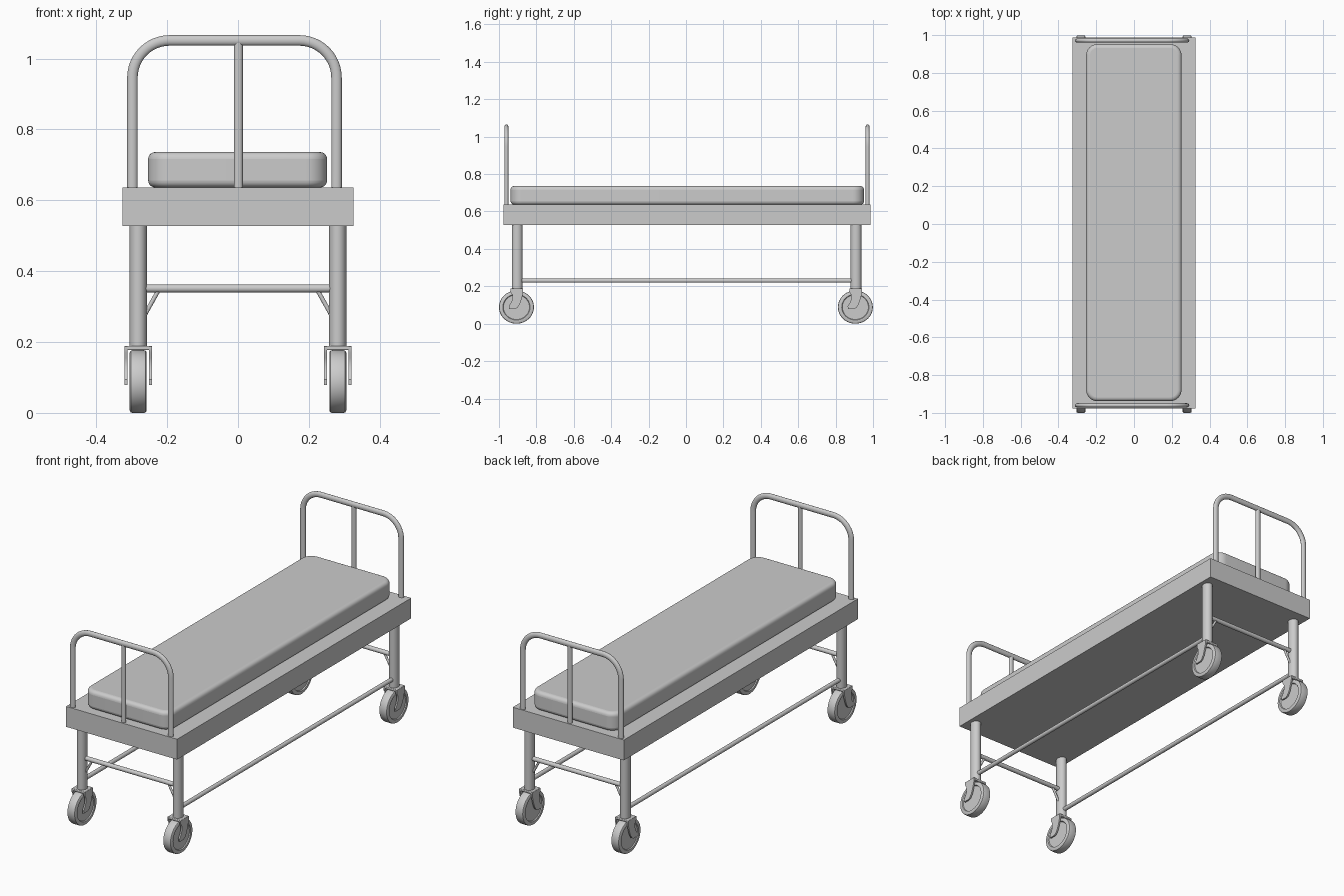
import bpy, bmesh, math
from mathutils import Vector

if "Cube" in bpy.data.objects:
    bpy.data.objects.remove(bpy.data.objects["Cube"])


def link(name, bm, angle=35):
    bmesh.ops.recalc_face_normals(bm, faces=bm.faces)
    me = bpy.data.meshes.new(name)
    bm.to_mesh(me)
    bm.free()
    ob = bpy.data.objects.new(name, me)
    bpy.context.collection.objects.link(ob)
    bpy.ops.object.select_all(action='DESELECT')
    ob.select_set(True)
    bpy.context.view_layer.objects.active = ob
    bpy.ops.object.shade_smooth_by_angle(angle=math.radians(angle))
    return ob


def box(name, lo, hi):
    bm = bmesh.new()
    bmesh.ops.create_cube(bm, size=1)
    lo, hi = Vector(lo), Vector(hi)
    for v in bm.verts:
        v.co = (lo + hi) / 2 + v.co * (hi - lo)
    return link(name, bm)


def rod(name, a, b, r, squash=(1, 1)):
    a, b = Vector(a), Vector(b)
    bm = bmesh.new()
    bmesh.ops.create_cone(bm, cap_ends=True, segments=32, radius1=r,
                          radius2=r, depth=(b - a).length)
    bm.transform((b - a).to_track_quat('Z', 'Y').to_matrix().to_4x4())
    for v in bm.verts:
        v.co.x *= squash[0]
        v.co.y *= squash[1]
        v.co += (a + b) / 2
    return link(name, bm)


def bevel(ob, width, segments):
    m = ob.modifiers.new("bevel", 'BEVEL')
    m.width, m.segments, m.limit_method = width, segments, 'ANGLE'


def rounded_outline(cx, cy, hx, hy, r, n=12):
    pts = []
    for q, (sx, sy) in enumerate([(1, 1), (-1, 1), (-1, -1), (1, -1)]):
        for i in range(n + 1):
            t = math.pi / 2 * (q + i / n)
            pts.append((cx + sx * (hx - r) + r * math.cos(t),
                        cy + sy * (hy - r) + r * math.sin(t)))
    return pts


# Bed frame
box("bed_frame", (-0.326, -0.976, 0.528), (0.326, 0.987, 0.636))

# Mattress with rounded plan corners and soft edge
bm = bmesh.new()
f = bm.faces.new([bm.verts.new((x, y, 0.636)) for x, y in
                  rounded_outline(-0.001, 0.007, 0.2525, 0.945, 0.06)])
ext = bmesh.ops.extrude_face_region(bm, geom=[f])
for v in ext['geom']:
    if isinstance(v, bmesh.types.BMVert):
        v.co.z = 0.736
mattress = link("mattress", bm)
bevel(mattress, 0.02, 5)


# Arched end rails
def end_rail(name, y):
    cx, hw, r, top = -0.010, 0.288, 0.105, 1.051
    pts = [(-hw, 0.60)]
    for k, (sx, start) in enumerate([(-1, math.pi), (1, math.pi / 2)]):
        for i in range(13):
            t = start - math.pi / 2 * i / 12
            pts.append((sx * (hw - r) + r * math.cos(t), top - r + r * math.sin(t)))
    pts.append((hw, 0.60))
    cu = bpy.data.curves.new(name, 'CURVE')
    cu.dimensions = '3D'
    cu.bevel_depth, cu.bevel_resolution, cu.use_fill_caps = 0.0148, 6, True
    sp = cu.splines.new('POLY')
    sp.points.add(len(pts) - 1)
    for p, (x, z) in zip(sp.points, pts):
        p.co = (x, 0, z, 1)
    sp.use_smooth = True
    ob = bpy.data.objects.new(name, cu)
    bpy.context.collection.objects.link(ob)
    ob.location = (cx, y, 0)
    ob.scale.y = 0.76
    rod(name + "_post", (0.001, y, 0.60), (0.001, y, 1.045), 0.0125, (1, 0.8))


end_rail("foot_rail", -0.96)
end_rail("head_rail", 0.971)


# Caster: lathed wheel and hooked fork
def caster(name, x, y):
    R = 0.0885
    prof = [(0, 0.019), (0.066, 0.019), (0.069, 0.024), (0.082, 0.024), (0.087, 0.021), (R, 0.016)]
    prof += [(r, -w) for r, w in reversed(prof)]
    bm = bmesh.new()
    vs = [bm.verts.new((w, 0, r)) for r, w in prof]
    es = [bm.edges.new(p) for p in zip(vs, vs[1:])]
    bmesh.ops.spin(bm, geom=vs + es, cent=(0, 0, 0), axis=(1, 0, 0),
                   angle=2 * math.pi, steps=48)
    bmesh.ops.remove_doubles(bm, verts=bm.verts, dist=1e-5)
    for v in bm.verts:
        v.co.y *= 1.056
        v.co += Vector((x, y, R))
    link(name + "_wheel", bm)

    hook = [(-0.032, 0.187), (0.036, 0.187), (0.036, 0.165), (0.028, 0.135), (0.018, 0.105),
            (0.004, 0.084), (-0.008, 0.078), (-0.040, 0.078), (-0.041, 0.094),
            (-0.030, 0.110), (-0.022, 0.130), (-0.022, 0.155), (-0.032, 0.170)]
    bm = bmesh.new()
    for s in (-1, 1):
        face = bm.faces.new([bm.verts.new((x + s * 0.031, y + a, z)) for a, z in hook])
        e = bmesh.ops.extrude_face_region(bm, geom=[face])
        bmesh.ops.translate(bm, vec=(s * 0.008, 0, 0), verts=[
            g for g in e['geom'] if isinstance(g, bmesh.types.BMVert)])
    link(name + "_fork", bm)
    plate = box(name + "_fork_top", (x - 0.039, y - 0.032, 0.177), (x + 0.039, y + 0.036, 0.189))
    bevel(plate, 0.003, 2)


# Legs, casters, braces and stretchers
LX, LYS = 0.2815, {"front": -0.903, "back": 0.909}
for end, ly in LYS.items():
    for side, s in (("left", -1), ("right", 1)):
        rod(f"{end}_{side}_leg", (s * LX, ly, 0.18), (s * LX, ly, 0.53), 0.0245, (1, 1.16))
        caster(f"{end}_{side}_caster", s * LX, ly - 0.0035)
        rod(f"{end}_{side}_brace", (s * 0.222, ly, 0.35), (s * 0.264, ly, 0.275), 0.006)
    rod(f"{end}_crossbar", (-LX, ly, 0.351), (LX, ly, 0.351), 0.0115)
for side, s in (("left", -1), ("right", 1)):
    rod(f"{side}_stretcher", (s * LX, LYS["front"], 0.23), (s * LX, LYS["back"], 0.23), 0.011)
